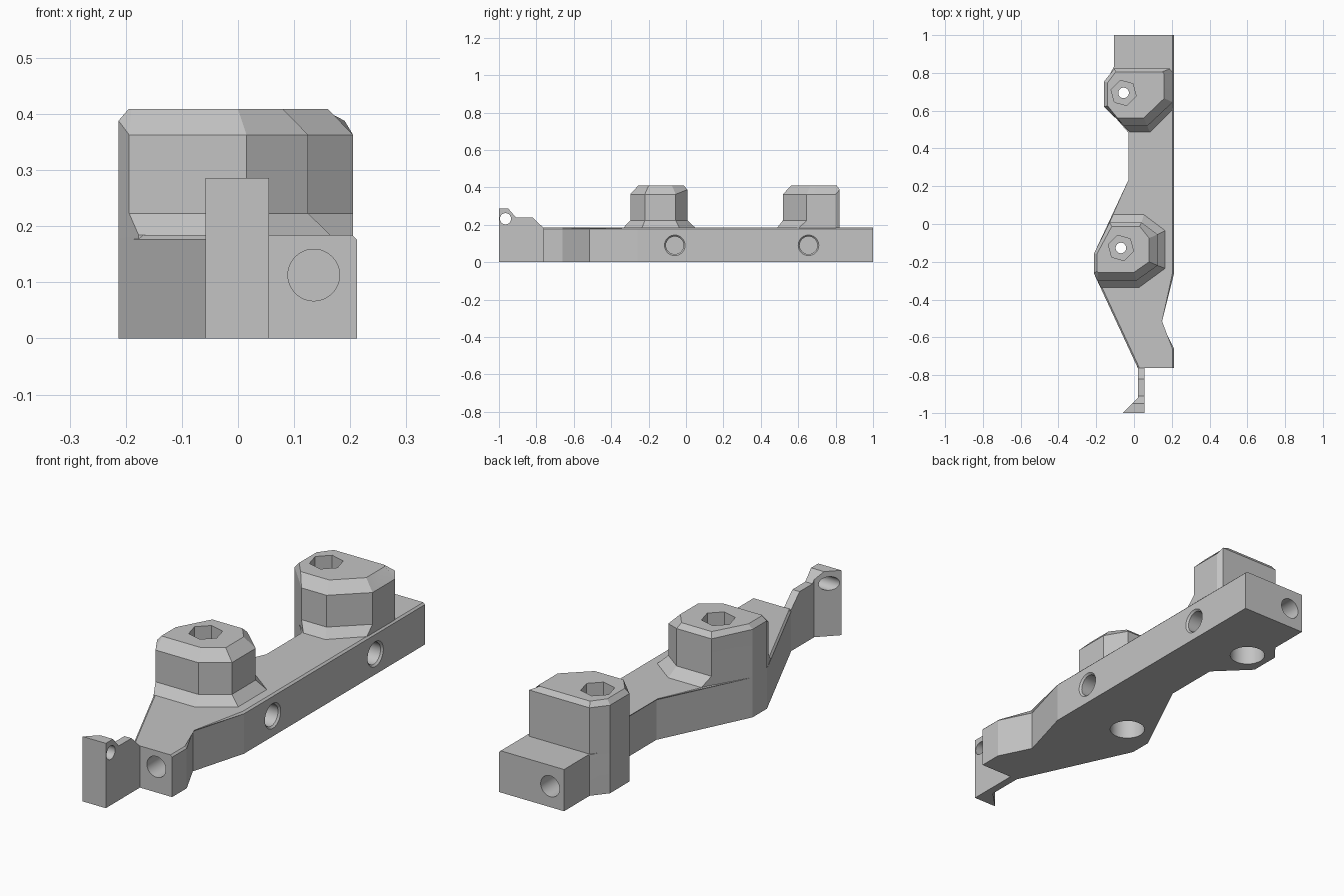
import bpy, bmesh, math
from mathutils import Vector

if "Cube" in bpy.data.objects:
    bpy.data.objects.remove(bpy.data.objects["Cube"])

grey = bpy.data.materials.new("plain_grey")
grey.diffuse_color = (0.55, 0.55, 0.55, 1)
grey.use_nodes = True
grey.node_tree.nodes["Principled BSDF"].inputs["Base Color"].default_value = grey.diffuse_color


def make_object(name, bm):
    bmesh.ops.recalc_face_normals(bm, faces=bm.faces[:])
    mesh = bpy.data.meshes.new(name)
    bm.to_mesh(mesh)
    bm.free()
    mesh.materials.append(grey)
    ob = bpy.data.objects.new(name, mesh)
    bpy.context.collection.objects.link(ob)
    return ob


def loft(rings):
    """Closed solid through rings that share one vertex count."""
    bm = bmesh.new()
    vr = [[bm.verts.new(p) for p in r] for r in rings]
    n = len(vr[0])
    for a, b in zip(vr, vr[1:]):
        for i in range(n):
            j = (i + 1) % n
            bm.faces.new((a[i], a[j], b[j], b[i]))
    bm.faces.new(vr[0][::-1])
    bm.faces.new(vr[-1])
    return bm


def bore(start, axis, steps, n=48, spin=0.0):
    """Cutter turned about an axis; steps are (distance, radius)."""
    axis = Vector(axis)
    u = axis.orthogonal().normalized()
    v = axis.cross(u)
    rings = []
    for d, r in steps:
        ring = []
        for i in range(n):
            t = math.tau * i / n + spin
            ring.append(Vector(start) + axis * d + (u * math.cos(t) + v * math.sin(t)) * r)
        rings.append(ring)
    ob = make_object("cutter", loft(rings))
    ob.hide_render = True
    return ob


def boolean(ob, cutters, op='DIFFERENCE'):
    for c in cutters:
        m = ob.modifiers.new("cut", 'BOOLEAN')
        m.operation, m.object, m.solver = op, c, 'EXACT'
    dg = bpy.context.evaluated_depsgraph_get()
    dg.update()
    mesh = bpy.data.meshes.new_from_object(ob.evaluated_get(dg))
    ob.modifiers.clear()
    ob.data = mesh


# --- base rail -------------------------------------------------------
outline = [(-0.105, 1), (-0.105, 0.822), (-0.158, 0.755), (-0.158, 0.62), (-0.02, 0.485),
           (-0.02, 0.235), (-0.213, -0.16), (-0.213, -0.26), (0.02, -0.762), (0.212, -0.762),
           (0.212, -0.66), (0.14, -0.515), (0.212, -0.26), (0.212, 1)]
TOP = 0.184
bm = loft([[(x, y, z) for x, y in outline] for z in (0, TOP)])
rim = []
for e in bm.edges:
    a, b = e.verts
    on_top = min(a.co.z, b.co.z) > 0.1
    end_edge = abs(a.co.y - b.co.y) < 0.01 or min(a.co.y, b.co.y) > 0.8 and a.co.x < 0
    if on_top and not end_edge:
        rim.append(e)
bmesh.ops.bevel(bm, geom=rim, offset=0.008, segments=1, affect='EDGES')
base = make_object("base_rail", bm)


# --- bolt towers: foot flare, wall, chamfered cap --------------------
def tower(name, pts):
    # each point: foot xy, wall xy, cap xy, height where the chamfer starts
    rings = [[(*p[0], 0.176) for p in pts],
             [(*p[0], TOP) for p in pts],
             [(*p[1], 0.223) for p in pts],
             [(*p[1], p[3]) for p in pts],
             [(*p[2], 0.409) for p in pts]]
    return make_object(name, loft(rings))


front_tower = tower("front_tower", [
    ((-0.177, -0.335), (-0.194, -0.298), (-0.19, -0.256), 0.363),
    ((0.028, -0.335), (0.015, -0.298), (0.0, -0.256), 0.363),
    ((0.165, -0.235), (0.125, -0.22), (0.08, -0.2), 0.363),
    ((0.165, -0.035), (0.125, -0.055), (0.08, -0.075), 0.363),
    ((0.052, 0.05), (0.04, 0.008), (0.03, -0.012), 0.388),
    ((-0.11, 0.05), (-0.13, 0.008), (-0.117, -0.012), 0.388),
    ((-0.213, -0.16), (-0.213, -0.16), (-0.195, -0.156), 0.388),
    ((-0.213, -0.26), (-0.213, -0.26), (-0.195, -0.25), 0.388)])

rear_tower = tower("rear_tower", [
    ((-0.022, 0.487), (-0.053, 0.518), (-0.088, 0.562), 0.363),
    ((0.085, 0.487), (0.07, 0.518), (0.052, 0.562), 0.363),
    ((0.205, 0.605), (0.205, 0.645), (0.16, 0.665), 0.363),
    ((0.205, 0.80), (0.205, 0.80), (0.16, 0.795), 0.363),
    ((0.19, 0.822), (0.19, 0.822), (0.15, 0.806), 0.388),
    ((-0.105, 0.822), (-0.105, 0.822), (-0.096, 0.806), 0.388),
    ((-0.158, 0.755), (-0.158, 0.755), (-0.14, 0.748), 0.388),
    ((-0.158, 0.62), (-0.158, 0.62), (-0.14, 0.626), 0.388)])


# --- front arm: plan shape trimmed by its side profile ----------------
plan = [(0.02, -0.745), (0.055, -0.745), (0.055, -1), (-0.058, -1), (0.02, -0.922)]
side = [(-1.1, -0.1), (-0.6, -0.1), (-0.6, 0.176), (-0.762, 0.183), (-0.82, 0.24),
        (-0.91, 0.24), (-0.95, 0.286), (-1.1, 0.286)]
arm = make_object("front_arm", loft([[(x, y, z) for x, y in plan] for z in (0, 0.35)]))
trim = make_object("cutter", loft([[(x, y, z) for y, z in side] for x in (-0.2, 0.2)]))
boolean(arm, [trim], 'INTERSECT')
arm_hole = bore((-0.2, -0.965, 0.232), (1, 0, 0), [(0, 0.03), (0.4, 0.03)])
boolean(arm, [arm_hole])

# --- bolt holes: lower counterbore, shank, hexagonal nut pocket -------
helpers = [trim, arm_hole]
base_cuts = []
for ob, x, y in ((front_tower, -0.069, -0.127), (rear_tower, -0.055, 0.694)):
    up = (0, 0, 1)
    head = bore((x, y, 0), up, [(-0.05, 0.074), (0.15, 0.074)])
    shank = bore((x, y, 0), up, [(-0.1, 0.028), (0.5, 0.028)])
    # hexagon with corners toward front and back
    u = Vector(up).orthogonal()
    spin = math.pi / 6 if abs(u.x) > abs(u.y) else 0
    nut = bore((x, y, 0), up, [(0.30, 0.069), (0.45, 0.069)], 6, spin)
    boolean(ob, [shank, nut])
    base_cuts += [head, shank]
    helpers += [head, shank, nut]

# --- blind holes in the right side and both ends ----------------------
for y in (-0.06, 0.655):
    base_cuts.append(bore((0.212, y, 0.09), (-1, 0, 0),
                          [(-0.01, 0.065), (0.008, 0.047), (0.14, 0.047)]))
base_cuts.append(bore((0.135, -0.762, 0.113), (0, 1, 0), [(-0.05, 0.046), (0.13, 0.046)]))
base_cuts.append(bore((-0.037, 1, 0.092), (0, -1, 0), [(-0.05, 0.046), (0.13, 0.046)]))
boolean(base, base_cuts)

for h in set(helpers + base_cuts):
    bpy.data.objects.remove(h)

# Round bores read smooth, everything else stays faceted
for ob in (base, front_tower, rear_tower, arm):
    ob.select_set(True)
bpy.context.view_layer.objects.active = base
bpy.ops.object.shade_smooth_by_angle(angle=math.radians(12))
